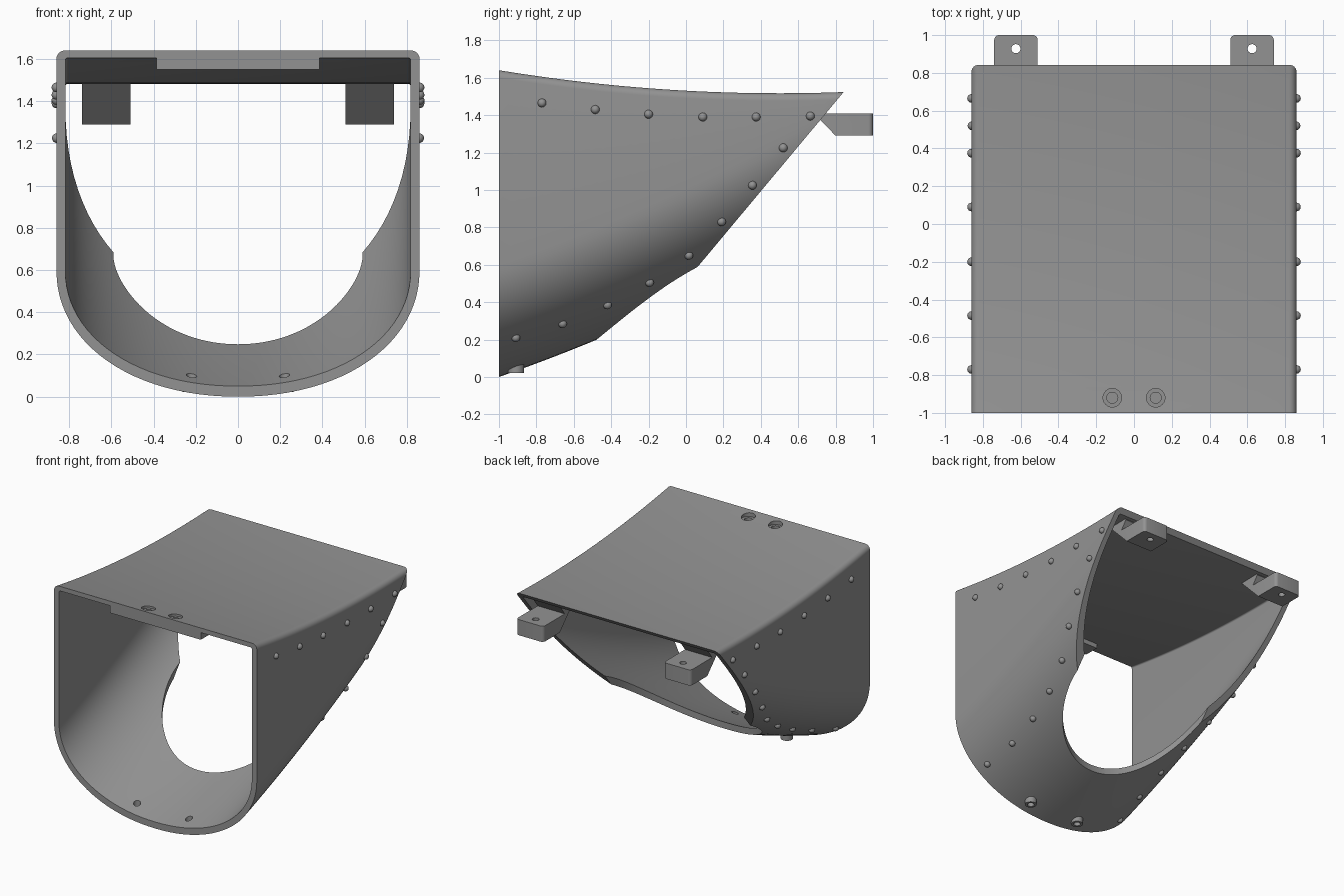
import bpy, bmesh, math

cube = bpy.data.objects.get("Cube")
if cube:
    bpy.data.objects.remove(cube)

grey = bpy.data.materials.new("mid_grey")
grey.use_nodes = True
colour = (0.29, 0.29, 0.29, 1)
grey.diffuse_color = colour
grey.node_tree.nodes["Principled BSDF"].inputs["Base Color"].default_value = colour

HALF, BOWL, POWER = 0.86, 0.6, 2.1


def floor_z(y):
    return 0.35 * (y + 1) + 0.06 * (y + 1) ** 2


def roof_z(y):
    return 1.517 + 0.123 * ((0.5 - y) / 1.5) ** 2


def wall_x(y, z):
    t = min(max((z - floor_z(y)) / BOWL, 0), 1)
    return HALF * (1 - (1 - t) ** POWER) ** (1 / POWER)


def finish(bm, name):
    bmesh.ops.recalc_face_normals(bm, faces=bm.faces[:])
    mesh = bpy.data.meshes.new(name)
    bm.to_mesh(mesh)
    bm.free()
    ob = bpy.data.objects.new(name, mesh)
    bpy.context.collection.objects.link(ob)
    mesh.materials.append(grey)
    return ob


def prism(name, profile, x0, x1):
    """Extrude a (y, z) outline along x."""
    bm = bmesh.new()
    face = bm.faces.new([bm.verts.new((x0, y, z)) for y, z in profile])
    ext = bmesh.ops.extrude_face_region(bm, geom=[face])
    verts = [v for v in ext["geom"] if isinstance(v, bmesh.types.BMVert)]
    bmesh.ops.translate(bm, verts=verts, vec=(x1 - x0, 0, 0))
    return finish(bm, name)


def cylinder(name, x, y, z0, z1, r, sides=32):
    bm = bmesh.new()
    bmesh.ops.create_cone(bm, cap_ends=True, segments=sides,
                          radius1=r, radius2=r, depth=z1 - z0)
    bmesh.ops.translate(bm, verts=bm.verts[:], vec=(x, y, (z0 + z1) / 2))
    return finish(bm, name)


def combine(ob, tool, operation="DIFFERENCE"):
    """Apply a boolean and remove the tool object."""
    bpy.context.view_layer.objects.active = ob
    mod = ob.modifiers.new("cut", "BOOLEAN")
    mod.operation, mod.solver, mod.object = operation, "EXACT", tool
    bpy.ops.object.modifier_apply(modifier=mod.name)
    bpy.data.objects.remove(tool)


def smooth(ob):
    bpy.ops.object.select_all(action="DESELECT")
    ob.select_set(True)
    bpy.context.view_layer.objects.active = ob
    bpy.ops.object.shade_smooth_by_angle(angle=math.radians(30))


def section(y, half, bottom, top, bowl, corner):
    """Closed U-shaped loop with a rounded bowl and a flat top."""
    right = []
    for i in range(25):
        a = math.pi / 2 * i / 24
        right.append((half * math.sin(a) ** (2 / POWER),
                      bottom + bowl * (1 - max(math.cos(a), 0) ** (2 / POWER))))
    for i in range(7):
        a = math.pi / 2 * i / 6
        right.append((half - corner + corner * math.cos(a),
                      top - corner + corner * math.sin(a)))
    left = [(-x, z) for x, z in reversed(right[1:])]
    return [(x, y, z) for x, z in right + left]


# Hollow duct: outer and inner lofts joined by rims at both ends
bm = bmesh.new()
outer, inner = [], []
for i in range(33):
    y = -1 + 1.86 * i / 32
    lo, hi = floor_z(y), roof_z(y)
    for loops, pts in (
            (outer, section(y, HALF, lo, hi, BOWL, 0.04)),
            (inner, section(y, HALF - 0.042, lo + 0.05, hi - 0.035, BOWL - 0.05, 0.012))):
        loops.append([bm.verts.new(p) for p in pts])


def bridge(a, b):
    for k in range(len(a)):
        n = (k + 1) % len(a)
        bm.faces.new((a[k], a[n], b[n], b[k]))


for loops in (outer, inner):
    for a, b in zip(loops, loops[1:]):
        bridge(a, b)
bridge(outer[0], inner[0])
bridge(outer[-1], inner[-1])
duct = finish(bm, "duct_shell")

# Slanted rear opening and round opening in the belly
combine(duct, prism("rear_cutter", [(-0.6, -0.204), (1.2, 1.951), (1.2, -0.204)], -1.2, 1.2))
combine(duct, cylinder("belly_cutter", 0, 0.11, -0.3, 1.0, 0.59, 96))

# Mounting bar under the front of the roof, and bosses under the belly
bar = [(-1, 1.55), (-1, 1.615), (-0.88, 1.595), (-0.88, 1.55)]
combine(duct, prism("front_bar", bar, -0.385, 0.385), "UNION")
for s in (-1, 1):
    combine(duct, cylinder("belly_boss", s * 0.22, -0.908, 0.022, 0.075, 0.043), "UNION")
    combine(duct, cylinder("boss_hole", s * 0.22, -0.908, -0.1, 0.2, 0.025))
    combine(duct, cylinder("screw_head_recess", s * 0.115, -0.92, 1.605, 1.8, 0.049))
    combine(duct, cylinder("screw_recess", s * 0.115, -0.92, 1.58, 1.8, 0.029))
smooth(duct)

# Rear mounting lugs with rounded ends and a bolt hole
lug_profile = [(1, 1.29), (1, 1.41), (0.74, 1.41), (0.79, 1.475),
               (0.775, 1.495), (0.6, 1.495), (0.8, 1.29)]
for s, side in ((-1, "right"), (1, "left")):
    lug = prism(side + "_lug", lug_profile, s * 0.625 - 0.115, s * 0.625 + 0.115)
    bm = bmesh.new()
    bm.from_mesh(lug.data)
    ends = [e for e in bm.edges if all(v.co.y > 0.99 for v in e.verts)
            and abs(e.verts[0].co.x - e.verts[1].co.x) < 0.01]
    bmesh.ops.bevel(bm, geom=ends, offset=0.025, segments=5, profile=0.5, affect="EDGES")
    bm.to_mesh(lug.data)
    bm.free()
    combine(lug, cylinder("lug_hole", s * 0.625, 0.928, 1.2, 1.6, 0.024))
    smooth(lug)

# Rivets along the roof edge and around the rear openings
rivets = [(-0.77, 1.465), (-0.485, 1.43), (-0.2, 1.405), (0.09, 1.39), (0.375, 1.39),
          (0.665, 1.395), (0.52, 1.225), (0.355, 1.025), (0.19, 0.83), (0.015, 0.65),
          (-0.195, 0.505), (-0.42, 0.385), (-0.66, 0.285), (-0.91, 0.21)]
for s, side in ((-1, "right"), (1, "left")):
    bm = bmesh.new()
    for y, z in rivets:
        ball = bmesh.ops.create_uvsphere(bm, u_segments=16, v_segments=10, radius=0.023)
        bmesh.ops.translate(bm, verts=ball["verts"], vec=(s * wall_x(y, z), y, z))
    smooth(finish(bm, side + "_rivets"))
